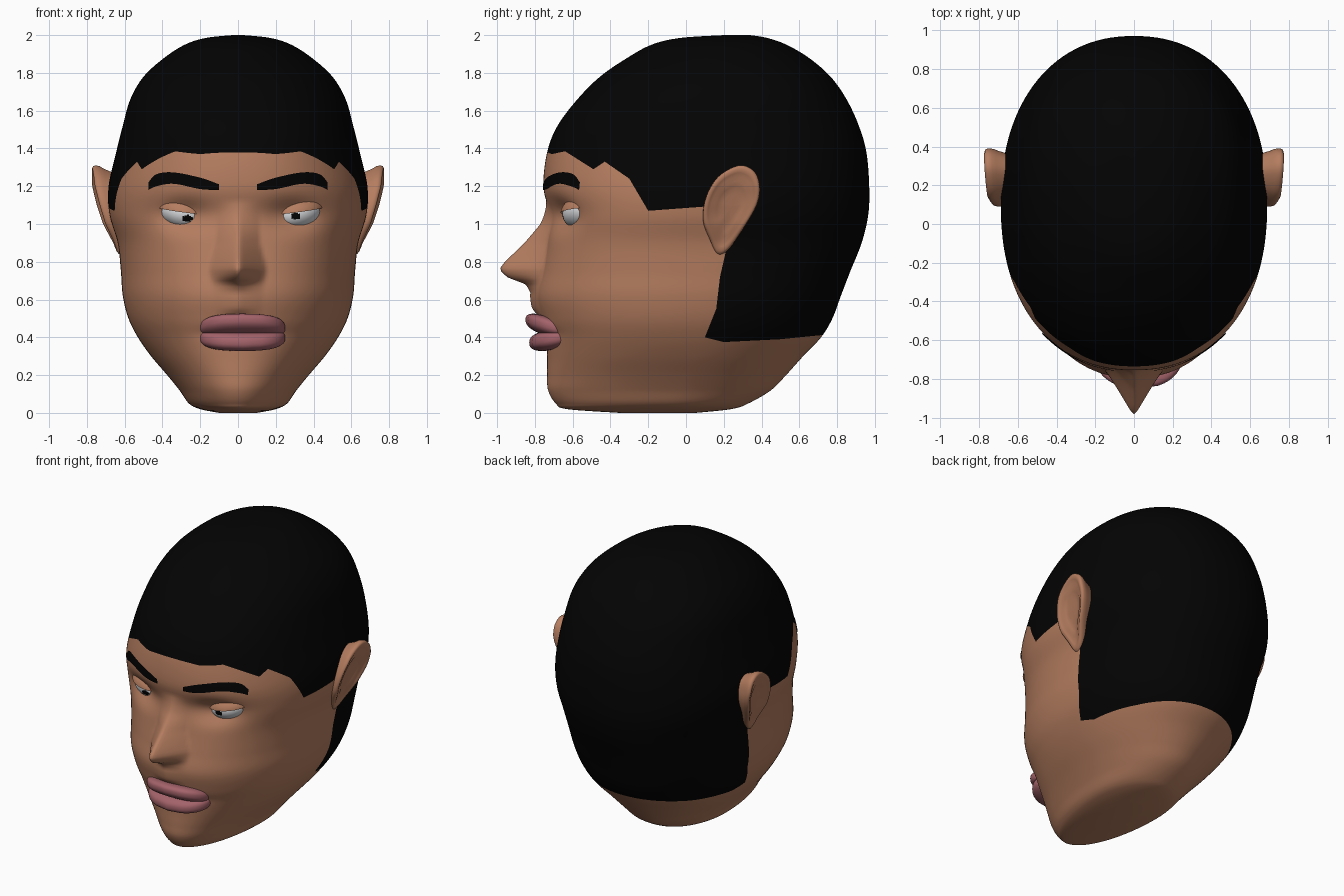
import bpy, bmesh, math
from mathutils import Vector
from mathutils.bvhtree import BVHTree

if "Cube" in bpy.data.objects:
    bpy.data.objects.remove(bpy.data.objects["Cube"])


def mat(name, rgb):
    m = bpy.data.materials.new(name)
    m.diffuse_color = (*rgb, 1)
    m.use_nodes = True
    m.node_tree.nodes["Principled BSDF"].inputs["Base Color"].default_value = m.diffuse_color
    return m


SKIN = mat("skin", (0.46, 0.205, 0.115))
HAIR = mat("black_hair", (0.001, 0.001, 0.001))
LIPS = mat("lip_pink", (0.37, 0.125, 0.145))
WHITE = mat("eye_white", (0.66, 0.68, 0.70))


def lerp(table, t):
    if t <= table[0][0]:
        return table[0][1]
    for (a, p), (b, q) in zip(table, table[1:]):
        if t <= b:
            return p + (q - p) * (t - a) / (b - a)
    return table[-1][1]


def spline(pts, k, closed=False):
    """Catmull-Rom through tuples, k steps per span."""
    n, out = len(pts), []
    get = lambda i: pts[i % n] if closed else pts[max(0, min(n - 1, i))]
    for i in range(n if closed else n - 1):
        for j in range(k):
            t = j / k
            out.append([0.5 * (2 * b + (c - a) * t + (2 * a - 5 * b + 4 * c - d) * t * t
                               + (3 * b - a - 3 * c + d) * t ** 3)
                        for a, b, c, d in zip(get(i - 1), get(i), get(i + 1), get(i + 2))])
    if not closed:
        out.append(list(pts[-1]))
    return out


def loft(bm, rings, closed=True):
    rows = [[bm.verts.new(p) for p in r] for r in rings]
    n = len(rows[0])
    for a, b in zip(rows, rows[1:]):
        for i in range(n if closed else n - 1):
            j = (i + 1) % n
            bm.faces.new((a[i], a[j], b[j], b[i]))
    return rows


def finish(bm, name, mats):
    bmesh.ops.recalc_face_normals(bm, faces=bm.faces)
    for f in bm.faces:
        f.smooth = True
    me = bpy.data.meshes.new(name)
    bm.to_mesh(me)
    ob = bpy.data.objects.new(name, me)
    bpy.context.collection.objects.link(ob)
    for m in mats:
        me.materials.append(m)
    return ob


# Head: slices of (z, front y, back y, half width, y of widest point, front roundness)
SLICES = [
    (0.00, -0.35, 0.05, 0.10, -0.15, 2), (0.02, -0.63, 0.24, 0.20, -0.12, 2),
    (0.05, -0.69, 0.33, 0.26, -0.08, 2), (0.12, -0.73, 0.45, 0.31, -0.04, 2.05),
    (0.20, -0.735, 0.53, 0.375, 0, 2.1), (0.30, -0.735, 0.62, 0.46, 0.03, 2.15),
    (0.40, -0.74, 0.715, 0.53, 0.05, 2.2), (0.50, -0.77, 0.775, 0.58, 0.06, 2.2),
    (0.62, -0.795, 0.82, 0.61, 0.08, 2.2), (0.75, -0.77, 0.87, 0.62, 0.1, 2.25),
    (0.90, -0.74, 0.93, 0.637, 0.1, 2.3), (1.05, -0.725, 0.965, 0.68, 0.1, 2.3),
    (1.20, -0.755, 0.97, 0.685, 0.12, 2.25), (1.38, -0.735, 0.955, 0.645, 0.15, 2.25),
    (1.52, -0.68, 0.915, 0.61, 0.17, 2.25), (1.66, -0.575, 0.85, 0.57, 0.19, 2.2),
    (1.78, -0.455, 0.765, 0.50, 0.2, 2.15), (1.88, -0.31, 0.65, 0.39, 0.2, 2.1),
    (1.95, -0.18, 0.53, 0.28, 0.2, 2), (1.985, -0.03, 0.43, 0.17, 0.22, 2),
    (2.00, 0.2, 0.34, 0.03, 0.27, 2)]
BACK_ROUND = [(0.2, 2.0), (0.6, 2.2), (1.2, 2.2), (1.7, 2.25), (1.95, 2.0)]
NOSE = [(0.5, 0), (0.55, 0.03), (0.64, 0.03), (0.68, 0.06), (0.72, 0.175), (0.76, 0.22),
        (0.8, 0.2), (0.9, 0.115), (1.0, 0.045), (1.12, 0)]
NOSE_W = [(0.6, 0.12), (0.68, 0.13), (0.76, 0.145), (0.9, 0.11), (1.1, 0.10)]


def face_offset(x, z):
    ax = math.sqrt(x * x + 0.0001) - 0.01
    d = -lerp(NOSE, z) * max(0, 1 - ax / lerp(NOSE_W, z)) ** 1.15
    d += 0.06 * math.exp(-((abs(x) - 0.29) / 0.14) ** 2 - ((z - 1.045) / 0.08) ** 2)
    d += 0.03 * math.exp(-((x - 0.02) / 0.16) ** 2 - ((z - 0.42) / 0.03) ** 2)
    return d


COLS = 200
rings = []
for z, yf, yb, w, yc, n in spline(SLICES, 8):
    ring = []
    for i in range(COLS):
        a = 2 * math.pi * i / COLS
        a -= 0.45 * math.sin(a)  # denser on the face
        s, c = math.sin(a), math.cos(a)
        e, depth = (n, yc - yf) if c > 0 else (lerp(BACK_ROUND, z), yb - yc)
        r = (abs(s / w) ** e + abs(c / depth) ** e) ** (-1 / e)
        x, y = r * s, yc - r * c
        if c > 0.3:
            y += face_offset(x, z)
        ring.append((x, y, z))
    rings.append(ring)

# Hair edge as (y, z) points in side view
HAIRLINE = [(-0.75, 1.385), (-0.71, 1.37), (-0.64, 1.385), (-0.49, 1.29), (-0.43, 1.33),
            (-0.3, 1.24), (-0.2, 1.07), (0.07, 1.09)]
NAPE = [(0.40, 0.1), (0.55, 0.16), (0.72, 0.18), (0.85, 0.21), (1.09, 0.1)]
NAPE_Z = [(0.1, 0.4), (0.2, 0.375), (0.5, 0.39), (0.7, 0.41)]


def is_hair(p):
    if p.z > 1.09 or p.y < 0.08:
        return p.z > lerp(HAIRLINE, p.y)
    return p.y > lerp(NAPE, p.z) and p.z > lerp(NAPE_Z, p.y)


bm = bmesh.new()
rows = loft(bm, rings)
bm.faces.new(rows[0])
bm.faces.new(rows[-1])
# Cut the mesh along each hair edge segment so the border is clean
for line in (HAIRLINE, [(y, z) for z, y in NAPE], NAPE_Z):
    for (y0, z0), (y1, z1) in zip(line, line[1:]):
        near = [f for f in bm.faces
                if min(y0, y1) - 0.04 < f.calc_center_median().y < max(y0, y1) + 0.04
                and min(z0, z1) - 0.04 < f.calc_center_median().z < max(z0, z1) + 0.04]
        geom = set(near) | {e for f in near for e in f.edges} | {v for f in near for v in f.verts}
        bmesh.ops.bisect_plane(bm, geom=list(geom), dist=1e-5, plane_co=(0, y0, z0),
                               plane_no=(0, z0 - z1, y1 - y0))
for f in bm.faces:
    f.material_index = int(is_hair(f.calc_center_median()))
finish(bm, "head", [SKIN, HAIR])
tree = BVHTree.FromBMesh(bm)


def face_y(x, z):
    return tree.ray_cast(Vector((x, -3, z)), Vector((0, 1, 0)))[0].y


# Eyebrows: thin strips laid on the face
BROW = spline([(0.10, 1.195, 0.015), (0.2, 1.215, 0.03), (0.34, 1.243, 0.03),
               (0.43, 1.232, 0.032), (0.475, 1.20, 0.02)], 6)
for side, s in (("left", -1), ("right", 1)):
    bm = bmesh.new()
    strips = []
    for x, z, h in BROW:
        x = s * x
        pts = [(x, z + h * v) for v in (-1, -0.5, 0, 0.5, 1)]
        strips.append([(px, face_y(px, pz) - 0.008, pz) for px, pz in pts])
    loft(bm, strips, closed=False)
    finish(bm, side + "_eyebrow", [HAIR])

# Eyes and heavy upper lids
for side, s, ex in (("left", -1, -0.295), ("right", 1, 0.318)):
    for part, k in (("eyeball", 1.0), ("upper_eyelid", 1.1)):
        bm = bmesh.new()
        bmesh.ops.create_uvsphere(bm, u_segments=64, v_segments=48, radius=1)
        if part == "upper_eyelid":
            bmesh.ops.bisect_plane(bm, geom=bm.verts[:] + bm.edges[:] + bm.faces[:],
                                   plane_co=(0, 0, 0.1), plane_no=(0, 0, 1), clear_inner=True)
        for v in bm.verts:
            x, y, z = v.co.x * 0.125 * k, v.co.y * 0.105 * k, v.co.z * 0.085 * k
            a = 0.45 * s
            v.co = (ex + x * math.cos(a) - y * math.sin(a),
                    -0.545 + x * math.sin(a) + y * math.cos(a), 1.06 + z + 0.14 * s * x)
        if part == "eyeball":
            px, pz = (-0.268, 1.03) if s < 0 else (0.305, 1.042)
            for f in bm.faces:
                c = f.calc_center_median()
                f.material_index = int(c.y < -0.55 and ((c.x - px) / 0.028) ** 2
                                       + ((c.z - pz) / 0.018) ** 2 < 1)
            finish(bm, side + "_eyeball", [WHITE, HAIR])
        else:
            finish(bm, side + "_upper_eyelid", [SKIN])

# Lips: blunt-ended rolls bent round the mouth, meeting in the middle
for name, cy, cz, ry, rz, tilt in (("upper_lip", -0.765, 0.468, 0.085, 0.05, -0.3),
                                   ("lower_lip", -0.745, 0.38, 0.085, 0.052, 0.1)):
    bm = bmesh.new()
    bmesh.ops.create_uvsphere(bm, u_segments=48, v_segments=24, radius=1)
    up = 1 if name == "upper_lip" else -1
    for v in bm.verts:
        x, y, z = v.co
        x = math.copysign(abs(x) ** 0.4, x) * 0.226
        z = math.copysign(abs(z) ** 0.8, z)
        y *= ry
        v.co = (0.024 + x, cy + y + 1.4 * x * x, cz + z * rz + tilt * y - 0.35 * x * x * up)
    finish(bm, name, [LIPS])

# Ears: dished shells with a raised rim
EAR = spline([(0.28, 1.31), (0.36, 1.28), (0.39, 1.2), (0.375, 1.1), (0.30, 0.97), (0.22, 0.86),
              (0.165, 0.84), (0.125, 0.92), (0.09, 1.02), (0.105, 1.14), (0.17, 1.25)], 5, True)
EAR_X = [(0.84, 0.635), (0.9, 0.655), (1.0, 0.705), (1.1, 0.735), (1.2, 0.758), (1.31, 0.765)]
RINGS = [(0.05, -0.025), (0.3, -0.025), (0.5, -0.022), (0.62, -0.01), (0.72, -0.01), (0.82, 0),
         (0.92, 0.006), (0.98, 0), (1.0, -0.014), (0.98, -0.035), (0.92, -0.055), (0.75, -0.14)]
for side, s in (("left", -1), ("right", 1)):
    bm = bmesh.new()
    shells = []
    for r, dx in RINGS:
        ring = []
        for y, z in EAR:
            y, z = 0.235 + (y - 0.235) * r, 1.09 + (z - 1.09) * r
            ring.append((s * (lerp(EAR_X, z) + 0.06 * (y - 0.25) + dx), y, z))
        shells.append(ring)
    rows = loft(bm, shells)
    bm.faces.new(rows[0])
    finish(bm, side + "_ear", [SKIN])
